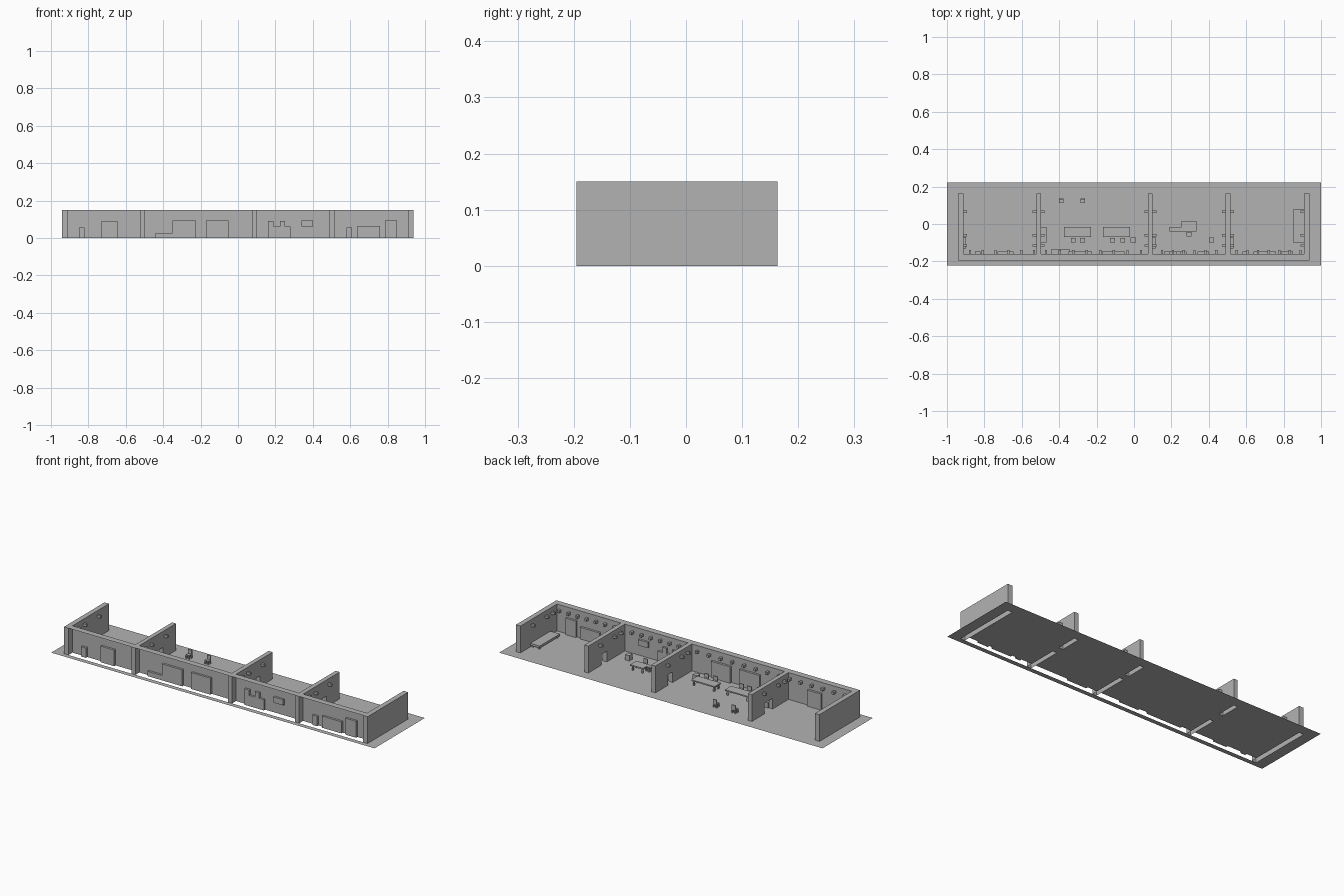
import bpy, bmesh

if "Cube" in bpy.data.objects:
    bpy.data.objects.remove(bpy.data.objects["Cube"])

mat = bpy.data.materials.new("plain grey")
mat.diffuse_color = (0.45, 0.45, 0.45, 1)
mat.use_nodes = True
mat.node_tree.nodes["Principled BSDF"].inputs["Base Color"].default_value = mat.diffuse_color


def finish(name, bm):
    me = bpy.data.meshes.new(name)
    bm.to_mesh(me)
    bm.free()
    me.materials.append(mat)
    ob = bpy.data.objects.new(name, me)
    bpy.context.collection.objects.link(ob)
    return ob


def add_box(bm, x0, x1, y0, y1, z0, z1):
    v = [bm.verts.new((x, y, z)) for z in (z0, z1) for y in (y0, y1) for x in (x0, x1)]
    for f in ((0, 2, 3, 1), (4, 5, 7, 6), (0, 1, 5, 4),
              (2, 6, 7, 3), (0, 4, 6, 2), (1, 3, 7, 5)):
        bm.faces.new([v[i] for i in f])


def boxes(name, items):
    bm = bmesh.new()
    for b in items:
        add_box(bm, *b)
    return finish(name, bm)


H, FRONT, INNER, BACK = 0.15, -0.195, -0.16, 0.163
DOOR_H = 0.06
# cross walls: x start, x end, doorway (y start, y end) or None
WALLS = [(-0.94, -0.912, None), (-0.522, -0.498, (-0.02, 0.05)),
         (0.075, 0.10, (0.01, 0.05)), (0.49, 0.515, (0.0, 0.045)),
         (0.91, 0.938, None)]

# floor slab, left open under the walls
xs = sorted([-1, 1] + [x for w in WALLS for x in w[:2]])
ys = sorted({-0.222, FRONT, INNER, BACK, 0.222} | {y for w in WALLS if w[2] for y in w[2]})


def under_wall(x, y):
    if not (WALLS[0][0] < x < WALLS[-1][1] and FRONT < y < BACK):
        return False
    if y < INNER:
        return True
    return any(a < x < b and not (d and d[0] < y < d[1]) for a, b, d in WALLS)


bm = bmesh.new()
for x0, x1 in zip(xs, xs[1:]):
    for y0, y1 in zip(ys, ys[1:]):
        if not under_wall((x0 + x1) / 2, (y0 + y1) / 2):
            bm.faces.new([bm.verts.new((x, y, 0)) for x, y in
                          ((x0, y0), (x1, y0), (x1, y1), (x0, y1))])
bmesh.ops.remove_doubles(bm, verts=bm.verts, dist=1e-5)
finish("floor", bm)

# cross walls with doorways, open at the bottom
for x0, x1, door in WALLS:
    prof = [(FRONT, 0), (FRONT, H), (BACK, H), (BACK, 0)]
    if door:
        a, b = door
        prof += [(b, 0), (b, DOOR_H), (a, DOOR_H), (a, 0)]
    bm = bmesh.new()
    left, right = [[bm.verts.new((x, y, z)) for y, z in prof] for x in (x0, x1)]
    bm.faces.new(left)
    bm.faces.new(right[::-1])
    for i in range(len(prof)):
        j = (i + 1) % len(prof)
        if prof[i][1] or prof[j][1]:
            bm.faces.new((left[i], left[j], right[j], right[i]))
    bmesh.ops.recalc_face_normals(bm, faces=bm.faces)
    finish("cross_wall", bm)

# long wall: inner sheet and top ledge, open towards the front
bm = bmesh.new()
for (_, x0, _), (x1, _, _) in zip(WALLS, WALLS[1:]):
    rows = [[bm.verts.new((x, y, z)) for x in (x0, x1)]
            for y, z in ((INNER, 0), (INNER, H), (FRONT, H))]
    for r, s in zip(rows, rows[1:]):
        bm.faces.new((r[1], r[0], s[0], s[1]))
finish("long_wall", bm)

# wall lamps along the long wall and on both sides of the cross walls
lamps = []
for a, b, n in ((-0.877, -0.535, 6), (-0.47, 0.037, 8), (0.15, 0.44, 6), (0.55, 0.89, 7)):
    for i in range(n):
        x = a + (b - a) * i / (n - 1)
        lamps.append((x - 0.006, x + 0.006, INNER, INNER + 0.02, 0.112, 0.126))
for i, (x0, x1, _) in enumerate(WALLS):
    for y in (0.065, -0.06, -0.115):
        if i < 4:
            lamps.append((x1, x1 + 0.02, y - 0.006, y + 0.006, 0.112, 0.126))
        if i > 0:
            lamps.append((x0 - 0.02, x0, y - 0.006, y + 0.006, 0.112, 0.126))
boxes("wall_lamps", lamps)

# cupboards and boards on the long wall, slightly passing through it
Y0, Y1 = INNER - 0.012, INNER + 0.012
boxes("wall_cupboards", [(x0, x1, Y0, Y1, z0, z1) for x0, x1, z0, z1 in (
    (-0.73, -0.645, 0, 0.09), (-0.35, -0.225, 0, 0.092), (-0.17, -0.05, 0, 0.092),
    (0.16, 0.28, 0, 0.06), (0.16, 0.19, 0.06, 0.09), (0.225, 0.25, 0.06, 0.09),
    (0.34, 0.40, 0.06, 0.092), (0.64, 0.76, 0, 0.065), (0.785, 0.85, 0, 0.092))])
boxes("low_bench", [(-0.44, -0.345, Y0, -0.135, 0, 0.027)])
boxes("small_cabinets", [(-0.85, -0.82, Y0, Y1, 0, 0.055), (0.58, 0.61, Y0, Y1, 0, 0.055)])

# shelves on the cross walls
boxes("side_shelves", [(-0.912, -0.897, -0.13, -0.07, 0, 0.055),
                       (-0.498, -0.468, -0.10, -0.015, 0, 0.03),
                       (0.10, 0.116, -0.13, -0.07, 0, 0.055),
                       (0.515, 0.531, -0.13, -0.07, 0, 0.055)])


def table(name, x0, x1, y0, y1, h, t=0.007, leg=0.008):
    parts = [(x0, x1, y0, y1, h - t, h)]
    for x in (x0 + 0.006, x1 - 0.006 - leg):
        for y in (y0 + 0.006, y1 - 0.006 - leg):
            parts.append((x, x + leg, y, y + leg, 0, h - t))
    boxes(name, parts)


def chair(x, y, side=-1, s=0.013):
    back = sorted((y + side * s, y + side * (s - 0.005)))
    legs = [(x + i * 0.009 - 0.003, x + i * 0.009 + 0.003,
             y + j * 0.009 - 0.003, y + j * 0.009 + 0.003, 0, 0.017)
            for i in (-1, 1) for j in (-1, 1)]
    boxes("chair", legs + [(x - s, x + s, y - s, y + s, 0.017, 0.022),
                           (x - s, x + s, back[0], back[1], 0.022, 0.045)])


# tables, bed and seats
table("table", -0.375, -0.23, -0.07, -0.015, 0.032)
table("table", -0.167, -0.022, -0.07, -0.015, 0.032)
table("table", 0.255, 0.335, -0.04, 0.015, 0.032)
table("side_table", 0.19, 0.255, -0.04, -0.015, 0.032)
table("bed", 0.85, 0.908, -0.10, 0.078, 0.022, 0.012)
for cx in (-0.325, -0.275, -0.115, -0.06):
    chair(cx, -0.087)
chair(0.295, -0.055)
for cx in (-0.39, -0.273):
    chair(cx, 0.124, 1, 0.012)
boxes("stools", [(0.402, 0.428, -0.10, -0.073, 0, 0.03),
                 (-0.018, 0.01, -0.10, -0.073, 0, 0.03)])
